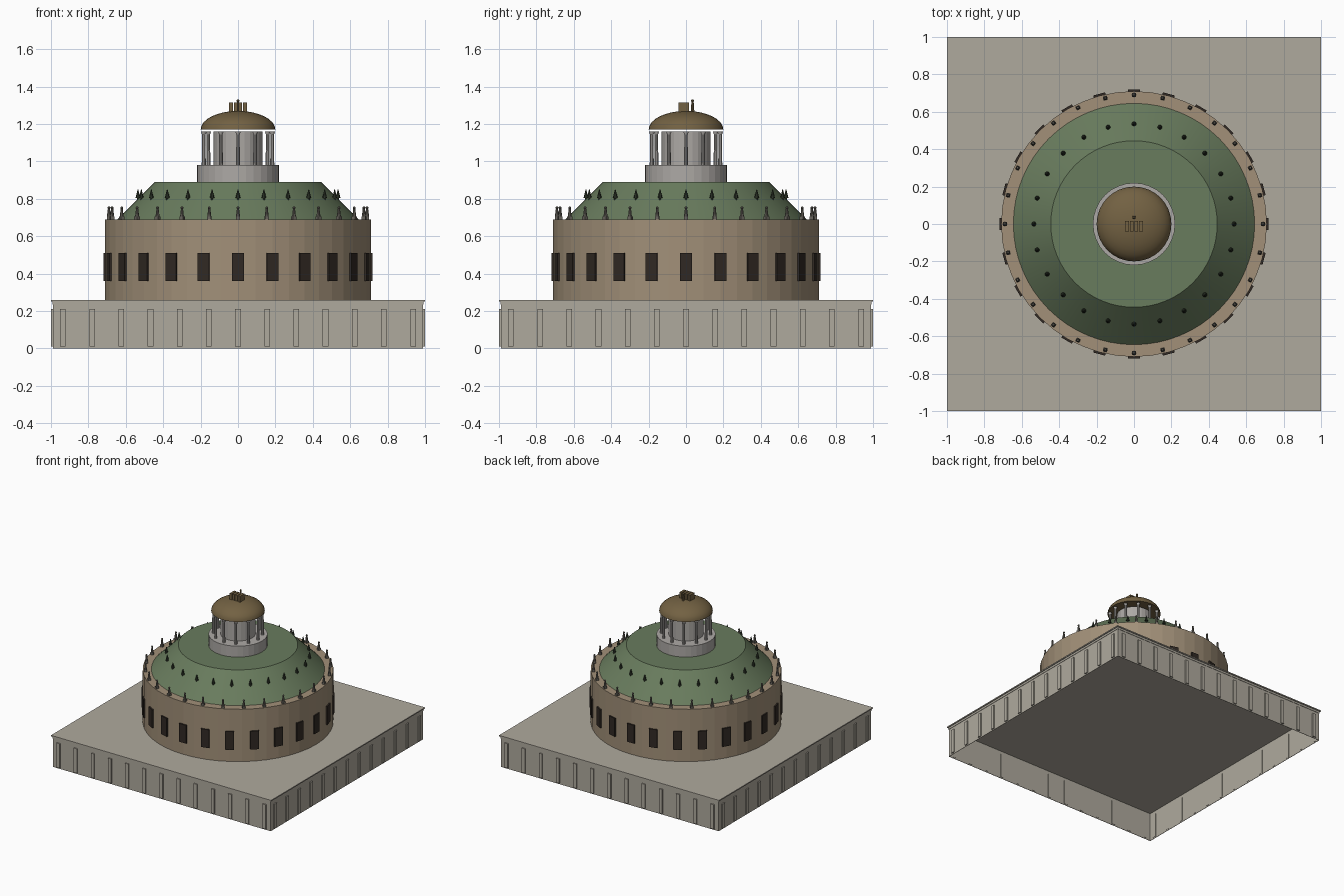
import bpy, bmesh, math
from mathutils import Matrix, Vector

if "Cube" in bpy.data.objects:
    bpy.data.objects.remove(bpy.data.objects["Cube"])


def material(name, rgb):
    m = bpy.data.materials.new(name)
    m.diffuse_color = (*rgb, 1)
    m.use_nodes = True
    m.node_tree.nodes["Principled BSDF"].inputs["Base Color"].default_value = m.diffuse_color
    return m


STONE = material("pale_stone", (0.43, 0.40, 0.34))
BRICK = material("tan_stone", (0.36, 0.28, 0.19))
GREEN = material("planted_green", (0.14, 0.20, 0.11))
DARK = material("dark_opening", (0.03, 0.022, 0.017))
MARBLE = material("grey_marble", (0.42, 0.40, 0.38))
STATUE = material("statue_stone", (0.14, 0.13, 0.11))
TREE = material("dark_bronze", (0.03, 0.04, 0.025))
GILT = material("aged_bronze", (0.17, 0.12, 0.055))


def finish(bm, name, mat, smooth=False):
    me = bpy.data.meshes.new(name)
    bm.to_mesh(me)
    bm.free()
    me.materials.append(mat)
    ob = bpy.data.objects.new(name, me)
    bpy.context.collection.objects.link(ob)
    if smooth:
        bpy.ops.object.select_all(action='DESELECT')
        ob.select_set(True)
        bpy.context.view_layer.objects.active = ob
        bpy.ops.object.shade_smooth_by_angle(angle=math.radians(35))
    return ob


def add_box(bm, c, size, rot=Matrix()):
    m = rot @ Matrix.Translation(c) @ Matrix.Diagonal((*size, 1))
    return bmesh.ops.create_cube(bm, size=1, matrix=m)["verts"]


def add_cone(bm, c, r1, r2, z0, z1, n=8, rot=Matrix()):
    m = rot @ Matrix.Translation((c[0], c[1], (z0 + z1) / 2))
    bmesh.ops.create_cone(bm, cap_ends=True, segments=n, radius1=r1, radius2=r2,
                          depth=z1 - z0, matrix=m)


def turn(i, n):
    return Matrix.Rotation(2 * math.pi * i / n, 4, 'Z')


def lathe(name, profile, n, mat, smooth=False):
    bm = bmesh.new()
    vs = [bm.verts.new((r, 0, z)) for r, z in profile]
    es = [bm.edges.new(p) for p in zip(vs, vs[1:])]
    bmesh.ops.spin(bm, geom=vs + es, axis=(0, 0, 1), cent=(0, 0, 0),
                   angle=2 * math.pi, steps=n, use_merge=True)
    bmesh.ops.remove_doubles(bm, verts=bm.verts, dist=1e-5)
    bmesh.ops.recalc_face_normals(bm, faces=bm.faces)
    return finish(bm, name, mat, smooth)


# Square podium: four thin walls, open underneath
bm = bmesh.new()
for i in range(4):
    add_box(bm, (0, -0.9885, 0.12), (1.98, 0.003, 0.24), turn(i, 4))
finish(bm, "podium_walls", STONE)

# Deck slab with stepped cornice
bm = bmesh.new()
add_box(bm, (0, 0, 0.243), (1.986, 1.986, 0.016))
add_box(bm, (0, 0, 0.2555), (2, 2, 0.009))
finish(bm, "podium_deck", STONE)

# Thirteen pilasters per side
bm = bmesh.new()
for s in range(4):
    for i in range(-6, 7):
        add_box(bm, (i * 0.156, -0.992, 0.11), (0.03, 0.014, 0.20), turn(s, 4))
finish(bm, "podium_pilasters", STONE)

# Round drum and its windows
lathe("drum", [(0.71, 0.26), (0.71, 0.69), (0, 0.69)], 48, BRICK)
bm = bmesh.new()
for i in range(24):
    add_box(bm, (0, -0.71, 0.435), (0.065, 0.02, 0.15), turn(i, 24))
finish(bm, "drum_windows", DARK)

# Planted mound
lathe("mound", [(0.645, 0.69), (0.445, 0.89), (0, 0.89)], 64, GREEN, True)


# Rings of statues
def statue(bm, r, z, rot):
    add_box(bm, (0, -r, z + 0.008), (0.022, 0.022, 0.016), rot)
    add_cone(bm, (0, -r), 0.011, 0.006, z + 0.016, z + 0.056, 8, rot)
    m = rot @ Matrix.Translation((0, -r, z + 0.062))
    bmesh.ops.create_uvsphere(bm, u_segments=8, v_segments=6, radius=0.008, matrix=m)


bm = bmesh.new()
for i in range(28):
    statue(bm, 0.69, 0.69, turn(i, 28))
finish(bm, "rim_statues", STATUE)

bm = bmesh.new()
for i in range(24):
    rot = turn(i, 24)
    add_cone(bm, (0, -0.535), 0.006, 0.006, 0.785, 0.81, 8, rot)
    add_cone(bm, (0, -0.535), 0.013, 0.002, 0.805, 0.85, 8, rot)
finish(bm, "mound_figures", TREE)

# Lantern: base, core and twelve columns
lathe("lantern_base", [(0.22, 0.89), (0.22, 0.98), (0, 0.98)], 32, MARBLE)
lathe("lantern_core", [(0.13, 0.98), (0.13, 1.16), (0, 1.16)], 24, MARBLE)
bm = bmesh.new()
for i in range(12):
    rot = turn(i, 12)
    add_cone(bm, (0, -0.183), 0.011, 0.009, 0.98, 1.145, 10, rot)
    add_cone(bm, (0, -0.183), 0.010, 0.015, 1.145, 1.16, 10, rot)
finish(bm, "lantern_columns", MARBLE)

# Shallow dome
arc = [(0.2 * math.cos(k * math.pi / 16), 1.17 + 0.1 * math.sin(k * math.pi / 16))
       for k in range(8)] + [(0, 1.27)]
lathe("lantern_dome", [(0, 1.17)] + arc, 32, GILT, True)

# Four-horse chariot group with driver
bm = bmesh.new()
for i in range(4):
    add_box(bm, ((i - 1.5) * 0.025, -0.012, 1.29), (0.02, 0.056, 0.05))
finish(bm, "chariot_horses", GILT)
bm = bmesh.new()
add_cone(bm, (0, 0.035), 0.010, 0.006, 1.262, 1.318, 8)
bmesh.ops.create_uvsphere(bm, u_segments=8, v_segments=6, radius=0.008,
                          matrix=Matrix.Translation((0, 0.035, 1.324)))
finish(bm, "chariot_driver", GILT)
